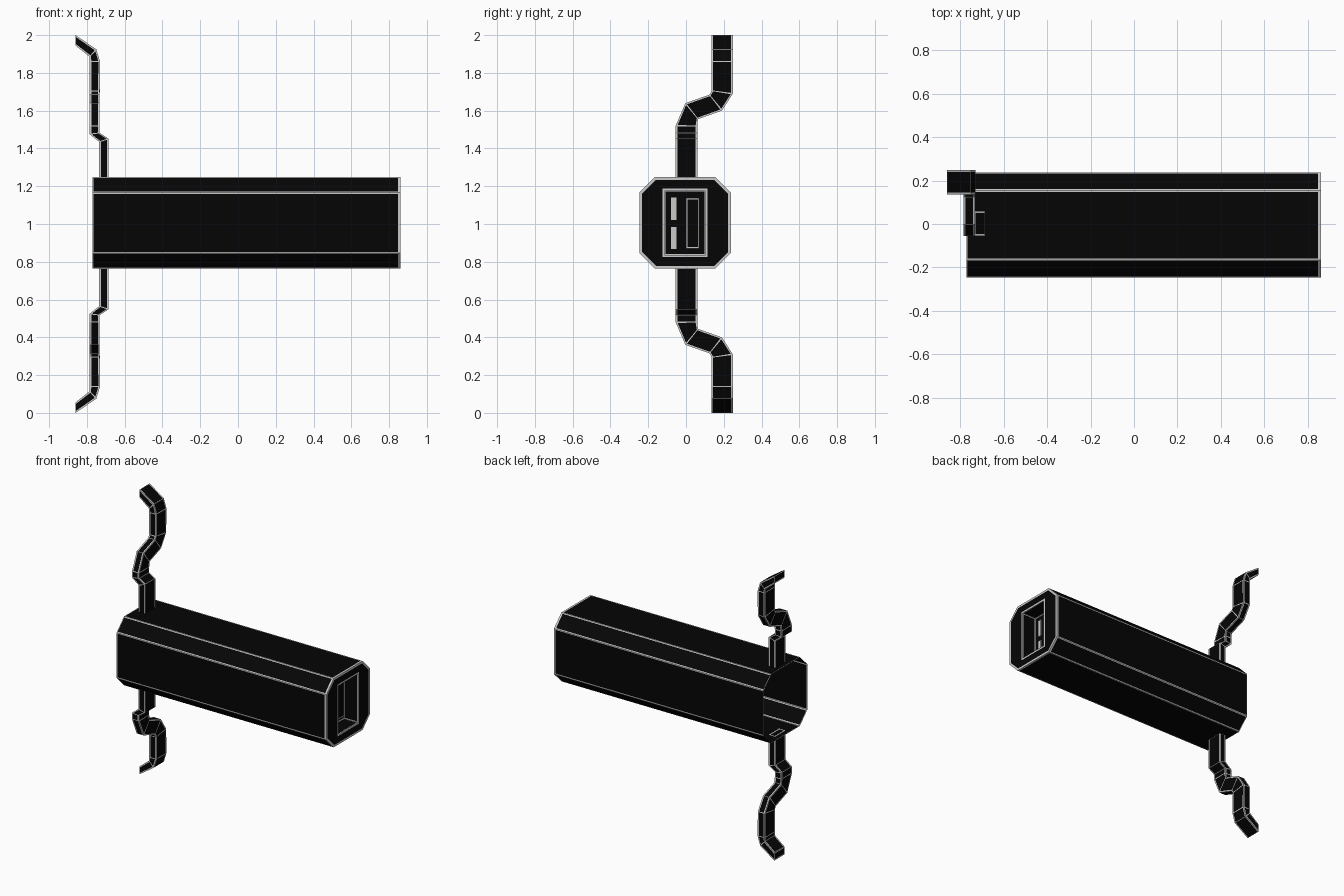
import bpy, bmesh

if "Cube" in bpy.data.objects:
    bpy.data.objects.remove(bpy.data.objects["Cube"])


def material(name, rgb):
    m = bpy.data.materials.new(name)
    m.diffuse_color = (*rgb, 1)
    m.use_nodes = True
    m.node_tree.nodes["Principled BSDF"].inputs["Base Color"].default_value = m.diffuse_color
    return m


BLACK = material("black", (0.0015, 0.0015, 0.0015))
GREY = material("light grey", (0.6, 0.6, 0.6))
CY, CZ = -0.005, 1.006      # centre line of the body


def finish(name, bm):
    bmesh.ops.recalc_face_normals(bm, faces=bm.faces)
    me = bpy.data.meshes.new(name)
    bm.to_mesh(me)
    bm.free()
    me.materials.append(BLACK)
    me.materials.append(GREY)
    ob = bpy.data.objects.new(name, me)
    bpy.context.collection.objects.link(ob)
    return ob


def face(bm, verts, mat=0):
    bm.faces.new(verts).material_index = mat


def framed(bm, a0, a1, b1, b0, side, start, end):
    """Black panel with a grey frame: side widths, and widths at ends a and b."""
    def point(s, t):
        return a0.co.lerp(a1.co, s).lerp(b0.co.lerp(b1.co, s), t)
    width = ((a1.co - a0.co).length + (b1.co - b0.co).length) / 2
    length = ((b0.co - a0.co).length + (b1.co - a1.co).length) / 2
    s, t0, t1 = side / width, min(start / length, 0.3), min(end / length, 0.3)
    inner = [bm.verts.new(point(*p)) for p in ((s, t0), (1 - s, t0), (1 - s, 1 - t1), (s, 1 - t1))]
    outer = [a0, a1, b1, b0]
    for i in range(4):
        j = (i + 1) % 4
        face(bm, (outer[i], outer[j], inner[j], inner[i]), 1)
    face(bm, inner)


def bridge(bm, a, b, frame=None, mat=1):
    n = len(a)
    for i in range(n):
        j = (i + 1) % n
        if frame:
            framed(bm, a[i], a[j], b[j], b[i], *frame)
        else:
            face(bm, (a[i], a[j], b[j], b[i]), mat)


def box(name, x, y, z, frame=0.0):
    """Grey box, or a black one with framed faces."""
    bm = bmesh.new()
    bmesh.ops.create_cube(bm, size=1)
    for v in bm.verts:
        v.co = [(r[0] + r[1]) / 2 + c * (r[1] - r[0]) for r, c in zip((x, y, z), v.co)]
    for f in bm.faces:
        f.material_index = 0 if frame else 1
    if frame:
        rim = bmesh.ops.inset_individual(bm, faces=bm.faces[:], thickness=frame)
        for f in rim["faces"]:
            f.material_index = 1
    return finish(name, bm)


# Octagonal body: open at the left, capped with a recessed socket at the right
bm = bmesh.new()


def octagon(x, r, f):
    pts = [(r, -f), (r, f), (f, r), (-f, r), (-r, f), (-r, -f), (-f, -r), (f, -r)]
    return [bm.verts.new((x, CY + y, CZ + z)) for y, z in pts]


def rectangle(x, hy, hz):
    return [bm.verts.new((x, CY + sy * hy, CZ + sz * hz))
            for sy, sz in ((1, 1), (-1, 1), (-1, -1), (1, -1))]


left, right = octagon(-0.77, 0.242, 0.16), octagon(0.86, 0.242, 0.16)
rim = octagon(0.86, 0.228, 0.154)
bridge(bm, left, right, (0.007, 0.005, 0.013))
bridge(bm, right, rim)
socket = [rectangle(0.86, 0.12, 0.182), rectangle(0.86, 0.108, 0.17), rectangle(0.75, 0.108, 0.17)]
for i in range(4):
    j, k = (2 * i + 2) % 8, (2 * i + 3) % 8
    face(bm, (rim[2 * i + 1], rim[j], socket[0][i]))
    face(bm, (rim[j], rim[k], socket[0][(i + 1) % 4], socket[0][i]))
bridge(bm, socket[0], socket[1])
bridge(bm, socket[1], socket[2], (0.006, 0.006, 0.006))
framed(bm, *socket[2], 0.005, 0.005, 0.005)
finish("body", bm)

# Socket tongue and contact plates
box("socket_tongue", (0.735, 0.775), (0.0, 0.07), (0.87, 1.137), 0.011)
box("upper_contact", (0.749, 0.757), (-0.08, -0.05), (1.02, 1.14))
box("lower_contact", (0.749, 0.757), (-0.08, -0.05), (0.867, 0.985))

# Crooked strap: each section is y, z left; y, z right; x inner, outer; z lift of outer side
SECTIONS = [
    (-.055, 1.235, .06, 1.235, -.735, -.685, 0),
    (-.055, 1.435, .06, 1.435, -.735, -.685, .017),
    (-.055, 1.475, .06, 1.475, -.785, -.732, .007),
    (-.055, 1.52, .06, 1.52, -.785, -.732, 0),
    (-.003, 1.64, .063, 1.555, -.785, -.732, 0),
    (.125, 1.685, .19, 1.60, -.785, -.732, 0),
    (.135, 1.705, .248, 1.69, -.785, -.732, 0),
    (.135, 1.86, .248, 1.86, -.785, -.730, 0),
    (.135, 1.885, .248, 1.885, -.785, -.750, .04),
    (.135, 1.945, .248, 1.945, -.86, -.86, .055),
]


def strap(name, mirror):
    bm = bmesh.new()
    loops = []
    for yl, zl, yr, zr, xi, xo, dz in SECTIONS:
        pts = [(xi, yl, zl), (xi, yr, zr), (xo, yr, zr + dz), (xo, yl, zl + dz)]
        loops.append([bm.verts.new((x, y, 2 - z if mirror else z)) for x, y, z in pts])
    for a, b in zip(loops, loops[1:]):
        bridge(bm, a, b, (0.009, 0.003, 0.003))
    for end in (loops[0], loops[-1]):
        framed(bm, *end, 0.008, 0.008, 0.008)
    finish(name, bm)


strap("upper_strap", False)
strap("lower_strap", True)
